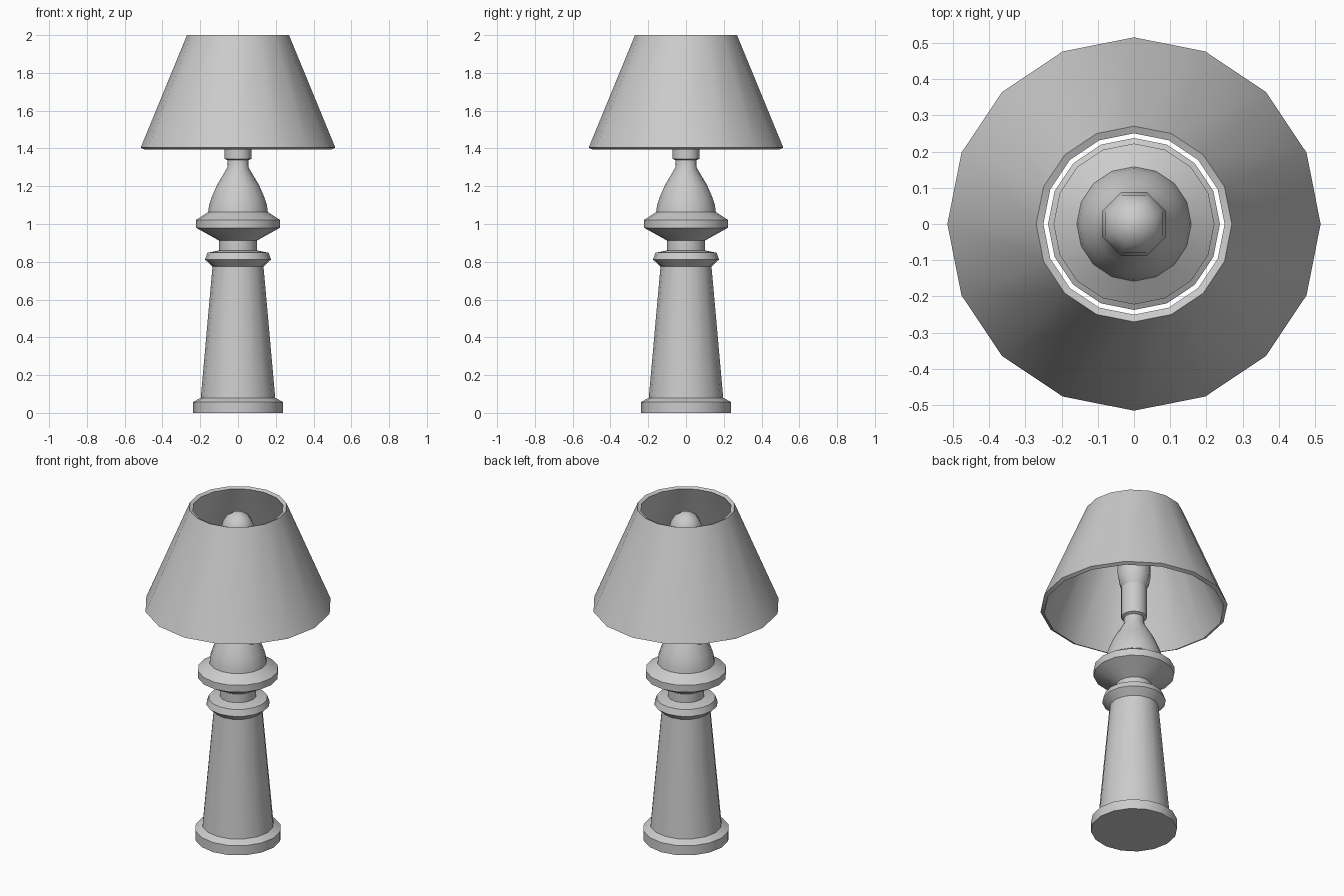
import bpy, bmesh, math

if "Cube" in bpy.data.objects:
    bpy.data.objects.remove(bpy.data.objects["Cube"])


def lathe(name, profile, sides=16, turn=0.0, closed=False, angle=30):
    """Revolve (radius, z) points around z; open profiles get flat end caps."""
    bm = bmesh.new()
    rings = []
    for r, z in profile:
        rings.append([bm.verts.new((r * math.cos(turn + 2 * math.pi * i / sides),
                                    r * math.sin(turn + 2 * math.pi * i / sides), z))
                      for i in range(sides)])
    pairs = list(zip(rings, rings[1:]))
    if closed:
        pairs.append((rings[-1], rings[0]))
    else:
        bm.faces.new(rings[0])
        bm.faces.new(rings[-1])
    for a, b in pairs:
        for i in range(sides):
            j = (i + 1) % sides
            bm.faces.new((a[i], a[j], b[j], b[i]))
    bmesh.ops.recalc_face_normals(bm, faces=bm.faces)
    mesh = bpy.data.meshes.new(name)
    bm.to_mesh(mesh)
    bm.free()
    obj = bpy.data.objects.new(name, mesh)
    bpy.context.collection.objects.link(obj)
    bpy.ops.object.select_all(action='DESELECT')
    obj.select_set(True)
    bpy.context.view_layer.objects.active = obj
    bpy.ops.object.shade_smooth_by_angle(angle=math.radians(angle))
    return obj


# Stand: foot, tapered column, two collars, turned neck and socket
lathe("lamp_stand", [
    (0.237, 0.0), (0.237, 0.058), (0.197, 0.08),       # foot
    (0.135, 0.775),                                    # column
    (0.175, 0.812), (0.162, 0.848), (0.10, 0.86),      # lower collar
    (0.10, 0.912),                                     # waist
    (0.222, 0.98), (0.222, 1.022), (0.158, 1.063),     # upper collar
    (0.153, 1.10), (0.138, 1.145), (0.112, 1.205),     # rounded neck
    (0.057, 1.298), (0.055, 1.338),
    (0.071, 1.345), (0.071, 1.53),                     # socket
])

# Bulb: tall rounded capsule standing in the socket
lathe("bulb", [
    (0.065, 1.52), (0.085, 1.56), (0.095, 1.61), (0.095, 1.86),
    (0.086, 1.905), (0.062, 1.943), (0.03, 1.962), (0.008, 1.967),
], sides=8, turn=math.pi / 8, angle=60)

# Shade: thin conical shell, open at both ends
lathe("lampshade", [
    (0.515, 1.405), (0.27, 2.0), (0.25, 1.992), (0.495, 1.395),
], closed=True)
